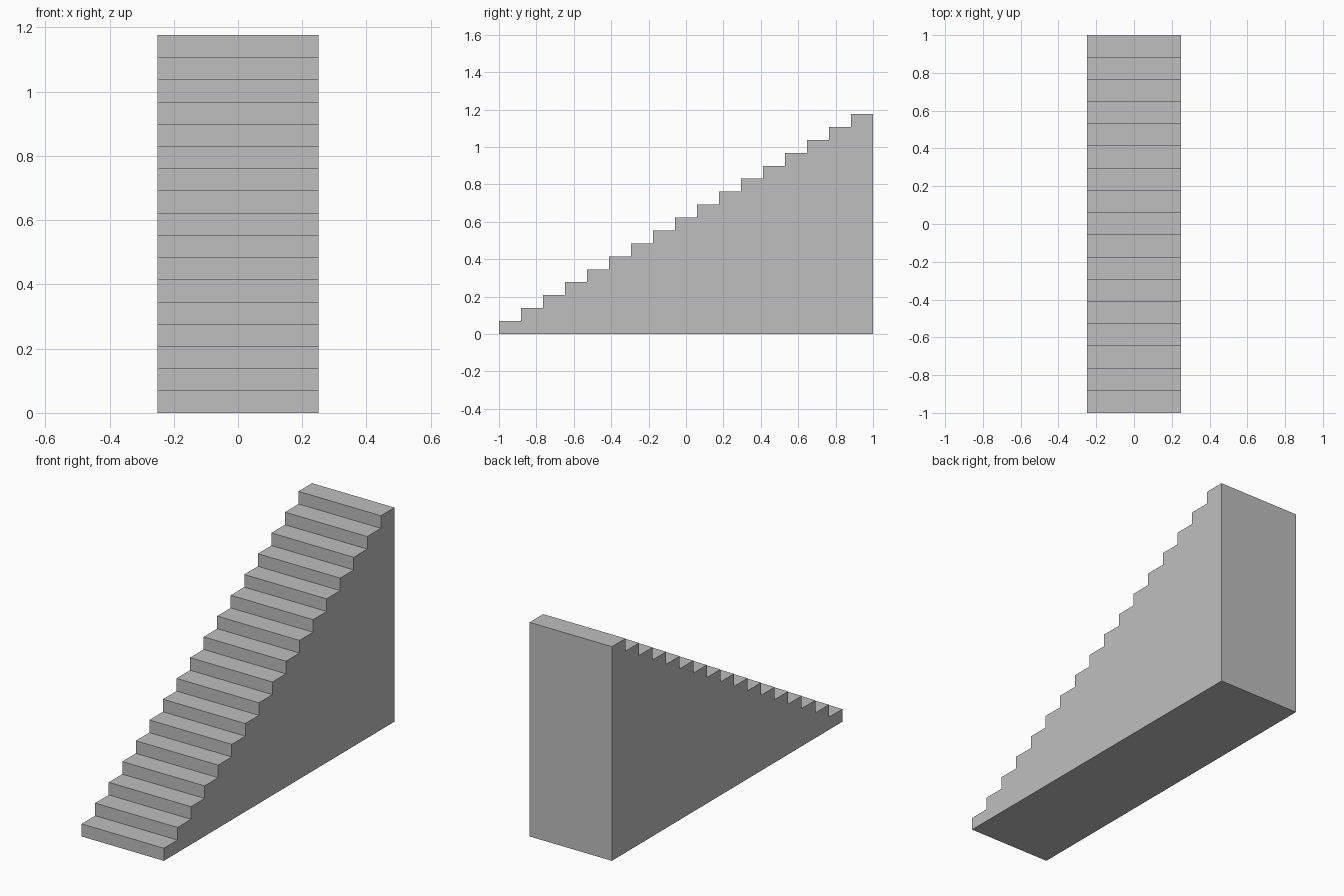
import bpy
import bmesh

STEPS = 17
LENGTH, WIDTH, HEIGHT = 2.0, 0.5, 1.176
TREAD, RISER = LENGTH / STEPS, HEIGHT / STEPS

# Remove the default cube
cube = bpy.data.objects.get("Cube")
if cube:
    bpy.data.objects.remove(cube, do_unlink=True)

# Plain grey material
grey = bpy.data.materials.new("grey")
grey.use_nodes = True
colour = (0.52, 0.52, 0.52, 1)
grey.diffuse_color = colour
grey.node_tree.nodes["Principled BSDF"].inputs["Base Color"].default_value = colour

# Stepped side profile: riser then tread for each step, closed by the back and base
profile = [(-LENGTH / 2, 0)]
for i in range(STEPS):
    y = -LENGTH / 2 + i * TREAD
    z = (i + 1) * RISER
    profile += [(y, z), (y + TREAD, z)]
profile.append((LENGTH / 2, 0))

# Extrude the profile across the width into one solid flight
bm = bmesh.new()
side = bm.faces.new([bm.verts.new((-WIDTH / 2, y, z)) for y, z in profile])
extruded = bmesh.ops.extrude_face_region(bm, geom=[side], use_keep_orig=True)
moved = [g for g in extruded["geom"] if isinstance(g, bmesh.types.BMVert)]
bmesh.ops.translate(bm, verts=moved, vec=(WIDTH, 0, 0))
bmesh.ops.recalc_face_normals(bm, faces=bm.faces[:])

mesh = bpy.data.meshes.new("staircase")
bm.to_mesh(mesh)
bm.free()
mesh.materials.append(grey)
staircase = bpy.data.objects.new("staircase", mesh)
bpy.context.scene.collection.objects.link(staircase)
